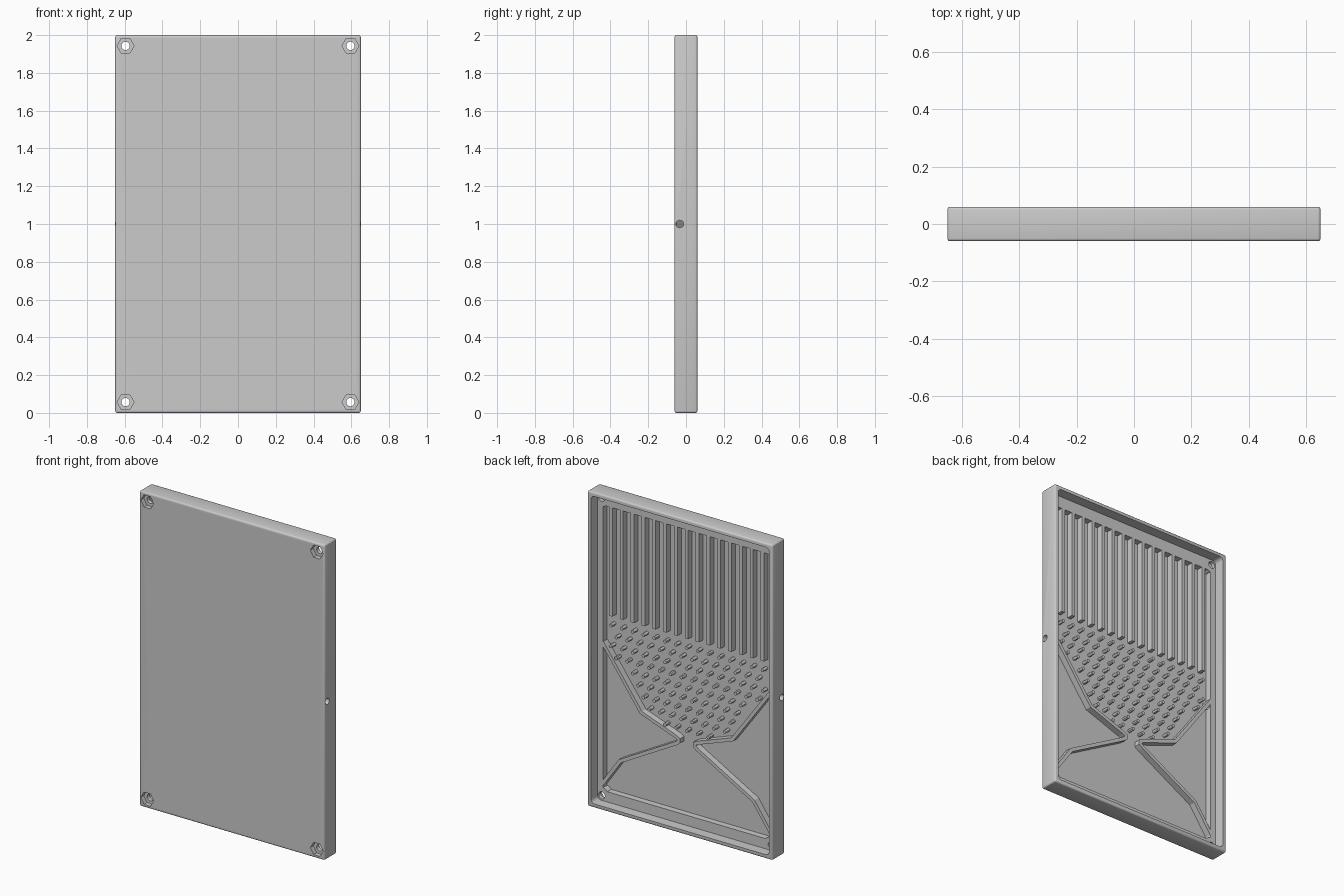
import bpy, bmesh, math
from mathutils import Matrix, Vector

if "Cube" in bpy.data.objects:
    bpy.data.objects.remove(bpy.data.objects["Cube"])

grey = bpy.data.materials.new("plain_grey")
grey.use_nodes = True
GREY = (0.6, 0.6, 0.6, 1)
grey.diffuse_color = GREY
grey.node_tree.nodes["Principled BSDF"].inputs["Base Color"].default_value = GREY

HX, HY, H = 0.65, 0.06, 2.0          # half width, half depth, height
FLOOR, LEDGE = -0.045, -0.005        # floor and ledge levels along y


def make(name, bm):
    bmesh.ops.recalc_face_normals(bm, faces=bm.faces)
    mesh = bpy.data.meshes.new(name)
    bm.to_mesh(mesh)
    bm.free()
    mesh.materials.append(grey)
    ob = bpy.data.objects.new(name, mesh)
    bpy.context.collection.objects.link(ob)
    return ob


def add_box(bm, x0, x1, y0, y1, z0, z1):
    m = Matrix.Translation(((x0 + x1) / 2, (y0 + y1) / 2, (z0 + z1) / 2))
    m = m @ Matrix.Diagonal((x1 - x0, y1 - y0, z1 - z0, 1))
    return bmesh.ops.create_cube(bm, size=1, matrix=m)["verts"]


def add_rod(bm, centre, radius, length, axis, sides):
    turn = Vector((0, 0, 1)).rotation_difference(Vector(axis)).to_matrix().to_4x4()
    bmesh.ops.create_cone(bm, cap_ends=True, segments=sides, radius1=radius, radius2=radius,
                          depth=length, matrix=Matrix.Translation(centre) @ turn)


def bevel_edges(bm, width, segments, rule):
    edges = [e for e in bm.edges if rule((e.verts[0].co - e.verts[1].co).normalized())]
    bmesh.ops.bevel(bm, geom=edges, offset=width, segments=segments, affect='EDGES', profile=0.5)


def apply_boolean(ob, tool, operation):
    mod = ob.modifiers.new("shape", 'BOOLEAN')
    mod.operation, mod.object, mod.solver = operation, tool, 'EXACT'
    bpy.context.view_layer.objects.active = ob
    bpy.ops.object.modifier_apply(modifier=mod.name)
    bpy.data.objects.remove(tool)


def smooth(ob):
    bpy.ops.object.select_all(action='DESELECT')
    ob.select_set(True)
    bpy.context.view_layer.objects.active = ob
    bpy.ops.object.shade_smooth_by_angle(angle=math.radians(30))


def cavity(name, hx, z0, z1, level, radius):
    bm = bmesh.new()
    add_box(bm, -hx, hx, level, 0.2, z0, z1)
    bevel_edges(bm, radius, 5, lambda d: abs(d.y) > 0.9)
    return make(name, bm)


# Tray with rounded outer edges
bm = bmesh.new()
add_box(bm, -HX, HX, -HY, HY, 0, H)
bevel_edges(bm, 0.01, 3, lambda d: True)
tray = make("tray", bm)

# Shallow recess down to the ledge, then the deep pocket
apply_boolean(tray, cavity("recess_cutter", 0.625, 0.025, 1.975, LEDGE, 0.025), 'DIFFERENCE')
apply_boolean(tray, cavity("pocket_cutter", 0.585, 0.09, 1.9, FLOOR, 0.01), 'DIFFERENCE')

# Corner bosses, clipped to stay inside the side walls
CORNERS = [(sx * 0.595, z) for sx in (-1, 1) for z in (0.057, 1.943)]
bm = bmesh.new()
for x, z in CORNERS:
    add_rod(bm, (x, (LEDGE - 0.05) / 2, z), 0.052, LEDGE + 0.05, (0, 1, 0), 32)
apply_boolean(tray, make("corner_bosses", bm), 'UNION')

# Hexagonal nut recesses, screw holes and side ports
bm = bmesh.new()
for x, z in CORNERS:
    add_rod(bm, (x, -0.065, z), 0.022, 0.3, (0, 1, 0), 24)
apply_boolean(tray, make("screw_cutter", bm), 'DIFFERENCE')
bm = bmesh.new()
for x, z in CORNERS:
    ring = [bm.verts.new((x + 0.045 * math.cos(k * math.pi / 3), -0.1,
                          z + 0.045 * math.sin(k * math.pi / 3))) for k in range(6)]
    face = bm.faces.new(ring)
    ext = bmesh.ops.extrude_face_region(bm, geom=[face])["geom"]
    bmesh.ops.translate(bm, vec=(0, 0.07, 0),
                        verts=[v for v in ext if isinstance(v, bmesh.types.BMVert)])
apply_boolean(tray, make("nut_cutter", bm), 'DIFFERENCE')
bm = bmesh.new()
for side in (-1, 1):
    add_rod(bm, (side * 0.63, -0.033, 1.0), 0.02, 0.14, (1, 0, 0), 24)
apply_boolean(tray, make("port_cutter", bm), 'DIFFERENCE')
smooth(tray)

# Long upright fins in the upper part
PITCH = 0.076
bm = bmesh.new()
for i in range(-7, 8):
    add_box(bm, i * PITCH - 0.012, i * PITCH + 0.012, FLOOR - 0.005, LEDGE, 1.21, 1.9)
make("cooling_fins", bm)


# Guide walls that funnel to a narrow neck
def wall_limit(z):
    if z > 0.655:
        return 0.32 + (z - 0.655) * 0.73
    return 0.05 + (z - 0.56) * 2.84


PATH = [(0.592, 1.03), (0.32, 0.655), (0.075, 0.568), (0.055, 0.557),
        (0.055, 0.54), (0.075, 0.525), (0.47, 0.305), (0.592, 0.13)]
for side, label in ((1, "left"), (-1, "right")):
    bm = bmesh.new()
    low = [bm.verts.new((side * x, FLOOR - 0.005, z)) for x, z in PATH]
    high = [bm.verts.new((side * x, LEDGE, z)) for x, z in PATH]
    for i in range(len(PATH) - 1):
        bm.faces.new((low[i], low[i + 1], high[i + 1], high[i]))
    wall = make(label + "_guide_wall", bm)
    mod = wall.modifiers.new("thickness", 'SOLIDIFY')
    mod.thickness, mod.offset, mod.use_even_offset = 0.022, 0, True

# Staggered round pins between the fins and the neck
bm = bmesh.new()
for row in range(9):
    z = 1.15 - row * 0.066
    for i in range(-8, 9):
        x = (i + 0.5 * (row % 2)) * PITCH
        if abs(x) < min(0.57, wall_limit(z) - 0.035):
            add_rod(bm, (x, (FLOOR + LEDGE) / 2 - 0.002, z), 0.011, LEDGE - FLOOR + 0.004,
                    (0, 1, 0), 12)
smooth(make("pins", bm))
